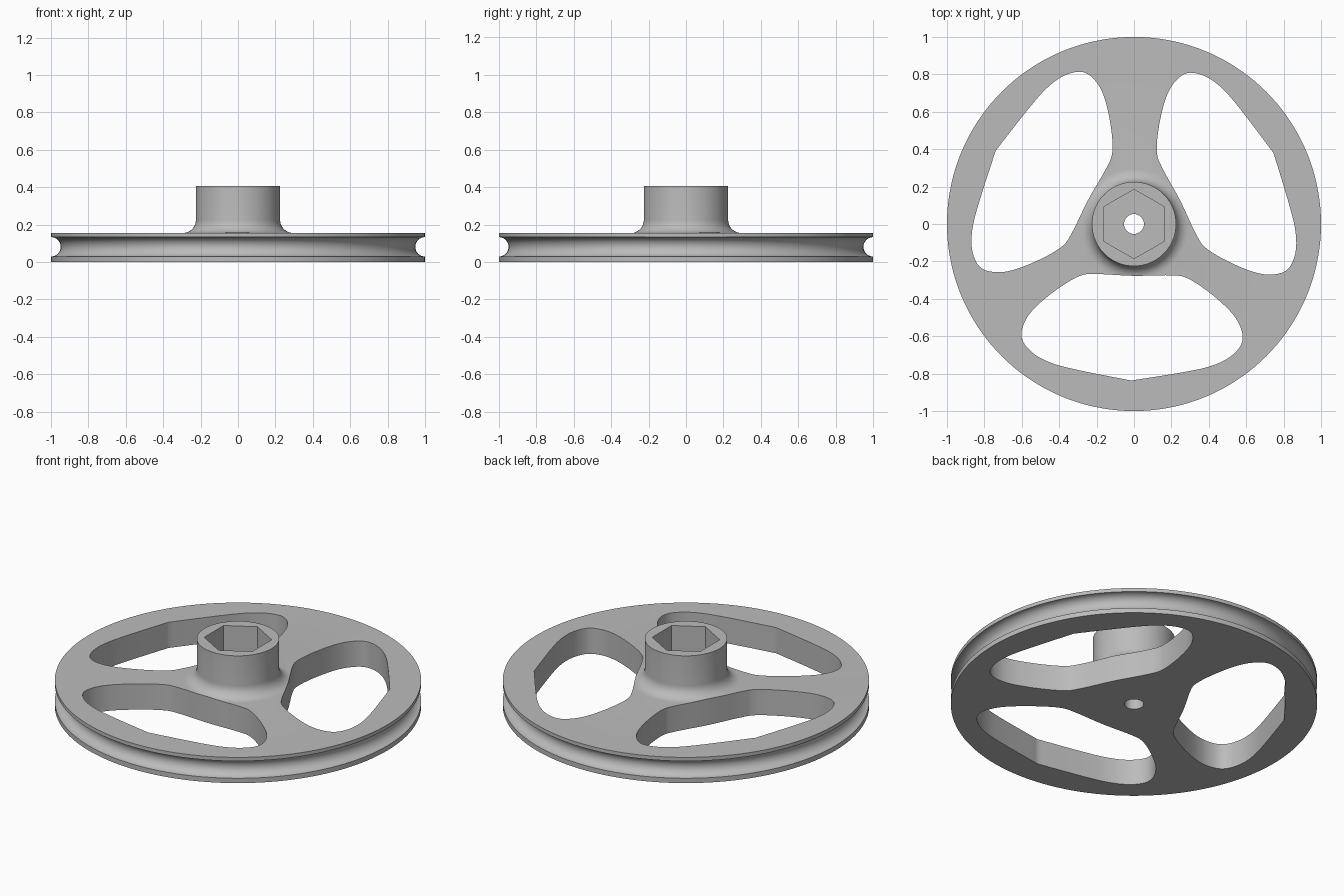
import bpy, bmesh
from math import sin, cos, pi, radians
from mathutils import Vector, Matrix

cube = bpy.data.objects.get("Cube")
if cube:
    bpy.data.objects.remove(cube, do_unlink=True)

grey = bpy.data.materials.new("plain_grey")
grey.use_nodes = True
grey.diffuse_color = (0.5, 0.5, 0.5, 1)
grey.node_tree.nodes["Principled BSDF"].inputs["Base Color"].default_value = (0.5, 0.5, 0.5, 1)

THICK, HUB_TOP, HUB_R, BORE_R = 0.155, 0.405, 0.225, 0.053
SEGMENTS = 144


def make_object(name, bm):
    bmesh.ops.recalc_face_normals(bm, faces=bm.faces)
    mesh = bpy.data.meshes.new(name)
    bm.to_mesh(mesh)
    bm.free()
    mesh.materials.append(grey)
    obj = bpy.data.objects.new(name, mesh)
    bpy.context.collection.objects.link(obj)
    return obj


def arc(cx, cz, r, start, end, steps):
    angles = [radians(start + (end - start) * i / steps) for i in range(steps + 1)]
    return [(cx + r * cos(a), cz + r * sin(a)) for a in angles]


def prism(bm, outline, z0, z1):
    low = [bm.verts.new((x, y, z0)) for x, y in outline]
    high = [bm.verts.new((x, y, z1)) for x, y in outline]
    bm.faces.new(low[::-1])
    bm.faces.new(high)
    n = len(low)
    for i in range(n):
        j = (i + 1) % n
        bm.faces.new((low[i], low[j], high[j], high[i]))


def smooth_path(points, steps=6):
    # Catmull-Rom spline that stays sharp at its two ends
    pts = [Vector(p) for p in points]
    pts = [pts[0]] + pts + [pts[-1]]
    path = []
    for a, b, c, d in zip(pts, pts[1:], pts[2:], pts[3:]):
        for i in range(steps):
            t = i / steps
            path.append(0.5 * (2 * b + (c - a) * t + (2 * a - 5 * b + 4 * c - d) * t ** 2
                               + (3 * b - a - 3 * c + d) * t ** 3))
    return path


# Turned body: grooved rim, flat web, filleted hub and bore
fillet = 0.07
profile = [(BORE_R, 0), (1, 0)]
profile += arc(1, 0.081, 0.052, 270, 90, 16)
profile += [(1, THICK)]
profile += arc(HUB_R + fillet, THICK + fillet, fillet, 270, 180, 8)
profile += [(HUB_R, HUB_TOP), (BORE_R, HUB_TOP)]

bm = bmesh.new()
rings = [[bm.verts.new((r * cos(2 * pi * k / SEGMENTS), r * sin(2 * pi * k / SEGMENTS), z))
          for k in range(SEGMENTS)] for r, z in profile]
for a, b in zip(rings, rings[1:] + rings[:1]):
    for k in range(SEGMENTS):
        j = (k + 1) % SEGMENTS
        bm.faces.new((a[k], a[j], b[j], b[k]))
wheel = make_object("pulley_wheel", bm)

# Three rounded openings between the spokes
half = [(0, -0.837), (0.28, -0.787), (0.43, -0.75), (0.53, -0.698), (0.588, -0.625),
        (0.58, -0.545), (0.525, -0.46), (0.41, -0.36), (0.29, -0.285), (0.2, -0.271)]
window = smooth_path(half + [(0, -0.277)] + [(-x, y) for x, y in half[::-1]])
bm = bmesh.new()
for i, twist in enumerate((-1, -3, 2)):
    turn = Matrix.Rotation(radians(120 * i + twist), 2)
    prism(bm, [turn @ p for p in window], -0.2, 0.7)

# Hexagonal socket in the hub
hexagon = [(0.185 * sin(k * pi / 3), 0.185 * cos(k * pi / 3)) for k in range(6)]
prism(bm, hexagon, THICK, 0.7)
cutter = make_object("opening_cutter", bm)
cutter.hide_render = True

# Cut the body, then shade it
cut = wheel.modifiers.new("openings", "BOOLEAN")
cut.operation = "DIFFERENCE"
cut.solver = "EXACT"
cut.object = cutter
bpy.ops.object.select_all(action="DESELECT")
wheel.select_set(True)
bpy.context.view_layer.objects.active = wheel
bpy.ops.object.modifier_apply(modifier=cut.name)
bpy.data.objects.remove(cutter, do_unlink=True)
bpy.ops.object.shade_smooth_by_angle(angle=radians(30))
